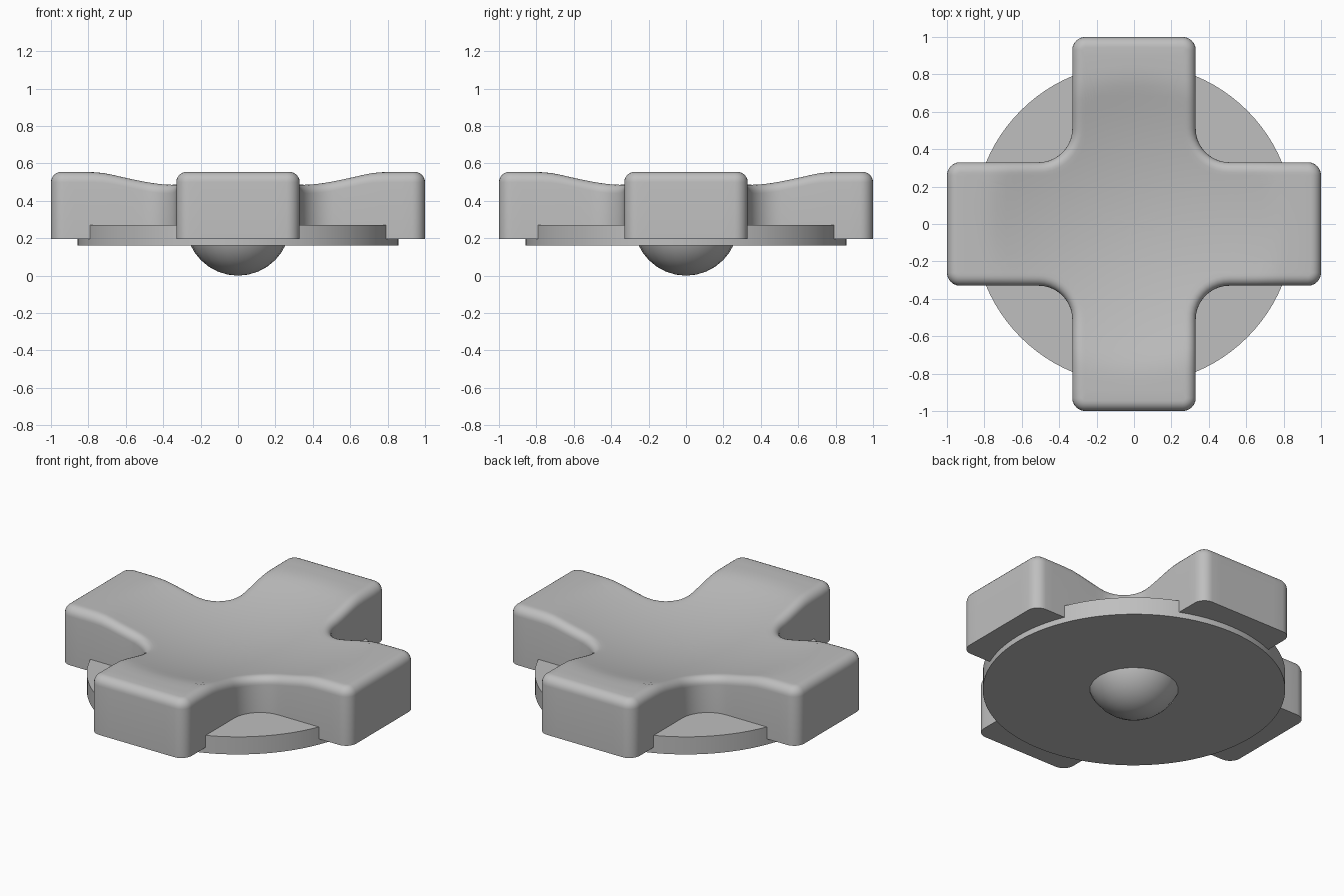
import bpy, bmesh, math
from mathutils import Vector, Matrix

cube = bpy.data.objects.get("Cube")
if cube:
    bpy.data.objects.remove(cube, do_unlink=True)

grey = bpy.data.materials.new("plain grey")
grey.use_nodes = True
colour = (0.52, 0.52, 0.52, 1)
grey.diffuse_color = colour
grey.node_tree.nodes["Principled BSDF"].inputs["Base Color"].default_value = colour

HALF, CORNER, FILLET, BEVEL = 0.33, 0.07, 0.18, 0.055
BOTTOM, TOP, DIP = 0.195, 0.555, 0.44


def finish(name, bm, angle=40):
    bmesh.ops.recalc_face_normals(bm, faces=bm.faces)
    mesh = bpy.data.meshes.new(name)
    bm.to_mesh(mesh)
    bm.free()
    obj = bpy.data.objects.new(name, mesh)
    bpy.context.collection.objects.link(obj)
    mesh.materials.append(grey)
    bpy.ops.object.select_all(action='DESELECT')
    obj.select_set(True)
    bpy.context.view_layer.objects.active = obj
    bpy.ops.object.shade_smooth_by_angle(angle=math.radians(angle))
    return obj


def arc(cx, cy, radius, start, end, steps, sign=1):
    """Points on an arc, each paired with its outward normal."""
    out = []
    for i in range(steps + 1):
        a = math.radians(start + (end - start) * i / steps)
        d = Vector((math.cos(a), math.sin(a)))
        out.append((Vector((cx, cy)) + d * radius, d * sign))
    return out


def straight(a, b, steps):
    """Interior points between two outline entries sharing a normal."""
    return [(a[0].lerp(b[0], i / steps), a[1]) for i in range(1, steps)]


def cross_outline():
    inner = HALF + FILLET
    tip = 1 - CORNER
    side = HALF - CORNER
    low = arc(tip, -side, CORNER, -90, 0, 6)
    high = arc(tip, side, CORNER, 0, 90, 6)
    fillet = arc(inner, inner, FILLET, 270, 180, 10, -1)
    start = (Vector((inner, -HALF)), Vector((0, -1)))
    arm = (straight(start, low[0], 8) + low + straight(low[-1], high[0], 8)
           + high + straight(high[-1], fillet[0], 8) + fillet)
    points = []
    for k in range(4):
        turn = Matrix.Rotation(k * math.pi / 2, 2)
        points += [(turn @ p, turn @ n) for p, n in arm]
    return points


def dish(p):
    """Shallow round hollow blending into the flat arm tips."""
    bowl = DIP + p.length_squared / 5.2
    blend = 0.012
    return (bowl + TOP - math.sqrt((bowl - TOP) ** 2 + blend ** 2)) / 2


# Cross-shaped pad: wall, rounded rim and dished top
bm = bmesh.new()
outline = cross_outline()
rings = [[bm.verts.new((p.x, p.y, BOTTOM)) for p, n in outline]]
for i in range(7):
    a = math.pi / 2 * i / 6
    ring = []
    for p, n in outline:
        q = p - n * BEVEL * (1 - math.cos(a))
        ring.append(bm.verts.new((q.x, q.y, dish(q) - BEVEL * (1 - math.sin(a)))))
    rings.append(ring)
steps = 18
for i in range(1, steps):
    ring = []
    for p, n in outline:
        q = (p - n * BEVEL) * (1 - i / steps)
        ring.append(bm.verts.new((q.x, q.y, dish(q))))
    rings.append(ring)
count = len(outline)
for lower, upper in zip(rings, rings[1:]):
    for j in range(count):
        k = (j + 1) % count
        bm.faces.new((lower[j], lower[k], upper[k], upper[j]))
centre = bm.verts.new((0, 0, dish(Vector((0, 0)))))
for j in range(count):
    bm.faces.new((rings[-1][j], rings[-1][(j + 1) % count], centre))
bm.faces.new(rings[0])
finish("cross_pad", bm)

# Round base plate
bm = bmesh.new()
bmesh.ops.create_cone(bm, cap_ends=True, segments=96, radius1=0.857, radius2=0.857,
                      depth=0.11, matrix=Matrix.Translation((0, 0, 0.215)))
finish("base_disc", bm)

# Pivot dome under the plate
bm = bmesh.new()
bmesh.ops.create_uvsphere(bm, u_segments=24, v_segments=16, radius=0.28,
                          matrix=Matrix.Translation((0, 0, 0.28)))
bmesh.ops.bisect_plane(bm, geom=bm.verts[:] + bm.edges[:] + bm.faces[:],
                       plane_co=(0, 0, 0.18), plane_no=(0, 0, 1), clear_outer=True)
bmesh.ops.holes_fill(bm, edges=[e for e in bm.edges if e.is_boundary])
finish("pivot_dome", bm)
